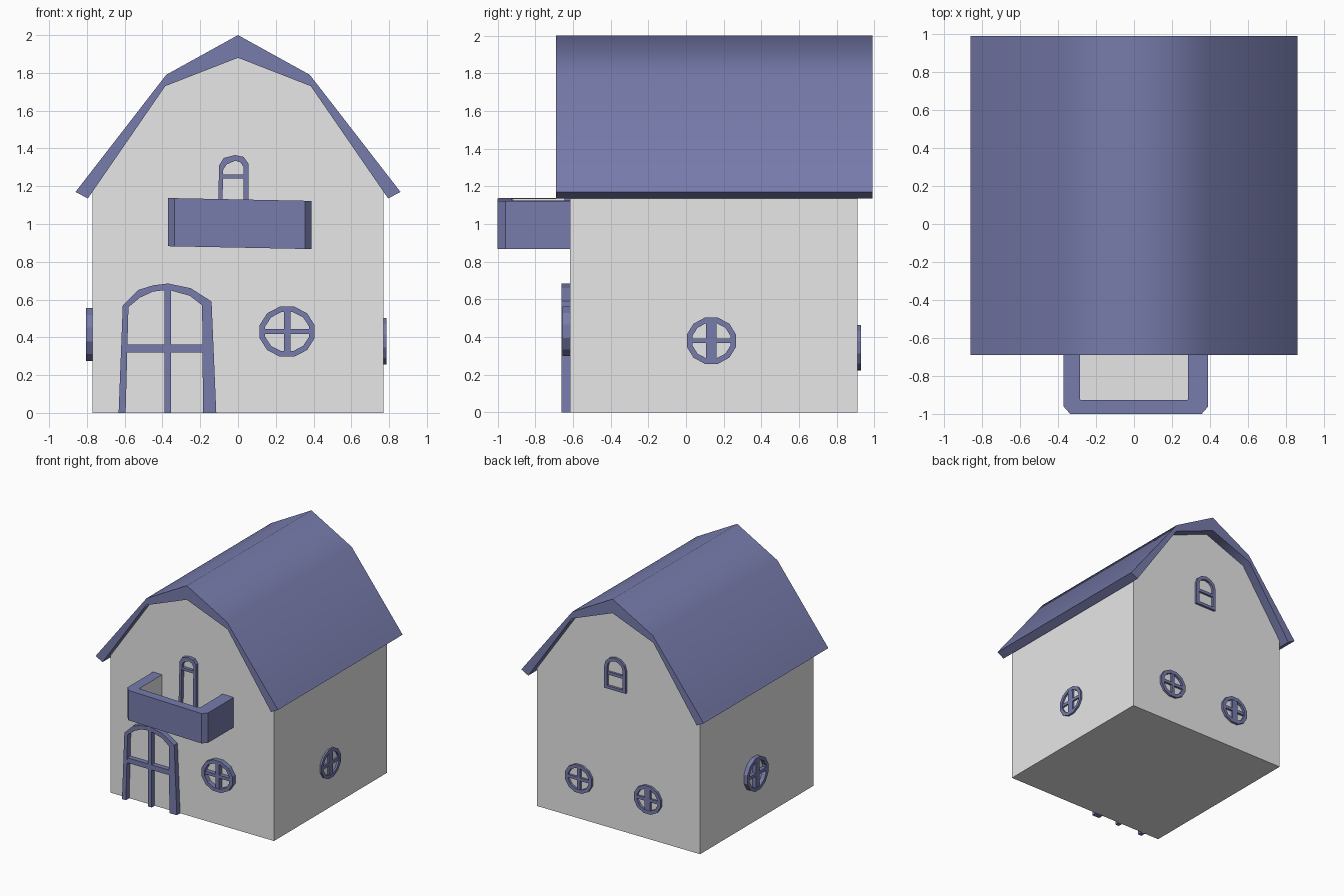
import bpy, bmesh, math

old = bpy.data.objects.get("Cube")
if old:
    bpy.data.objects.remove(old, do_unlink=True)


def make_material(name, rgb):
    m = bpy.data.materials.new(name)
    m.use_nodes = True
    m.diffuse_color = (*rgb, 1)
    m.node_tree.nodes["Principled BSDF"].inputs["Base Color"].default_value = (*rgb, 1)
    return m


BLUE = make_material("slate blue", (0.185, 0.2, 0.41))
WHITE = make_material("wall white", (0.8, 0.8, 0.8))

HALF_W, FRONT, BACK = 0.77, -0.615, 0.91

# Maps (along wall, height, outward distance) to the model for each wall
WALLS = {
    "front": lambda u, v, d: (u, FRONT - d, v),
    "back": lambda u, v, d: (u, BACK + d, v),
    "right": lambda u, v, d: (HALF_W + d, u, v),
    "left": lambda u, v, d: (-HALF_W - d, u, v),
}


def finish(bm, name, *mats):
    bmesh.ops.recalc_face_normals(bm, faces=bm.faces)
    mesh = bpy.data.meshes.new(name)
    bm.to_mesh(mesh)
    bm.free()
    for m in mats:
        mesh.materials.append(m)
    obj = bpy.data.objects.new(name, mesh)
    bpy.context.collection.objects.link(obj)
    return obj


def prism(bm, points, place, a, b):
    """Solid with the given outline between depths a and b."""
    lo = [bm.verts.new(place(u, v, a)) for u, v in points]
    hi = [bm.verts.new(place(u, v, b)) for u, v in points]
    bm.faces.new(lo)
    bm.faces.new(hi)
    for i in range(len(points)):
        j = (i + 1) % len(points)
        bm.faces.new((lo[i], lo[j], hi[j], hi[i]))


def ribbon(bm, outer, inner, place, a, b, closed):
    """Solid band between two outlines, closed or open ended."""
    rows = [[bm.verts.new(p) for p in (place(*o, a), place(*o, b), place(*i, b), place(*i, a))]
            for o, i in zip(outer, inner)]
    n = len(rows)
    for k in range(n if closed else n - 1):
        r, s = rows[k], rows[(k + 1) % n]
        for c in range(4):
            e = (c + 1) % 4
            bm.faces.new((r[c], r[e], s[e], s[c]))
    if not closed:
        bm.faces.new(rows[0])
        bm.faces.new(rows[-1])


def framed(name, wall, outer, inner, bars, depth, closed=True):
    """Window or door frame with glazing bars given as (u0, u1, v0, v1)."""
    bm = bmesh.new()
    place = WALLS[wall]
    ribbon(bm, outer, inner, place, -0.01, depth, closed)
    for u0, u1, v0, v1 in bars:
        prism(bm, [(u0, v0), (u1, v0), (u1, v1), (u0, v1)], place, -0.01, depth * 0.9)
    return finish(bm, name, BLUE)


def oval(cu, cv, ru, rv, n=12):
    return [(cu + ru * math.cos(math.tau * (k + 0.5) / n),
             cv + rv * math.sin(math.tau * (k + 0.5) / n)) for k in range(n)]


def arch(cu, half, bottom, spring, top, n=6):
    curve = [(cu - half * math.cos(math.pi * k / n),
              spring + (top - spring) * math.sin(math.pi * k / n)) for k in range(n + 1)]
    return [(cu - half, bottom)] + curve + [(cu + half, bottom)]


def round_window(name, wall, cu, cv, ru, rv, depth, upright, w=0.03):
    a, b = ru - w / 2, rv - w / 2
    bars = [(cu - upright / 2, cu + upright / 2, cv - b, cv + b),
            (cu - a, cu + a, cv - 0.013, cv + 0.013)]
    framed(name, wall, oval(cu, cv, ru, rv), oval(cu, cv, ru - w, rv - w), bars, depth)


def mirrored(half):
    """Right half of a profile, ending on the axis, mirrored to the left."""
    return half + [(-x, z) for x, z in reversed(half[:-1])]


# House body with gambrel gables
along_y = lambda u, v, d: (u, d, v)
bm = bmesh.new()
prism(bm, mirrored([(HALF_W, 0), (HALF_W, 1.185), (0.385, 1.745), (0, 1.895)]),
      along_y, FRONT, BACK)
finish(bm, "house_walls", WHITE)

# Roof shell
bm = bmesh.new()
ribbon(bm, mirrored([(0.86, 1.17), (0.38, 1.79), (0, 2.0)]),
       mirrored([(0.795, 1.135), (0.385, 1.73), (0, 1.88)]), along_y, -0.69, 0.99, False)
roof = finish(bm, "roof", BLUE)
bpy.ops.object.select_all(action="DESELECT")
roof.select_set(True)
bpy.context.view_layer.objects.active = roof
bpy.ops.object.shade_smooth_by_angle(angle=math.radians(62))

# Balcony parapet, pale on the inside, slightly tilted
level = lambda u, v, d: (u, v, d - 0.02 * u)
bm = bmesh.new()
ribbon(bm, [(-0.37, -0.61), (-0.37, -0.96), (-0.335, -1), (0.355, -1), (0.39, -0.96), (0.39, -0.61)],
       [(-0.285, -0.61), (-0.285, -0.92), (-0.28, -0.925), (0.28, -0.925), (0.285, -0.92), (0.285, -0.61)],
       level, 0.875, 1.13, False)
bm.normal_update()
for f in bm.faces:
    c = f.calc_center_median()
    inside = abs(c.x) < 0.3 and c.y > -0.93 and abs(f.normal.z) < 0.5
    f.material_index = 1 if inside else 0
finish(bm, "balcony_parapet", BLUE, WHITE)

# Balcony floor, pale on top
bm = bmesh.new()
prism(bm, [(-0.3, -0.61), (-0.3, -0.94), (0.3, -0.94), (0.3, -0.61)], level, 0.877, 0.91)
for f in bm.faces:
    f.material_index = 1 if f.calc_center_median().z > 0.9 else 0
finish(bm, "balcony_floor", BLUE, WHITE)

# Balcony door
framed("balcony_door", "front",
       [(-0.11, 0.9), (-0.1, 1.31), (-0.075, 1.35), (-0.015, 1.365), (0.03, 1.355), (0.055, 1.32), (0.055, 0.9)],
       [(-0.088, 0.9), (-0.078, 1.29), (-0.06, 1.315), (-0.015, 1.335), (0.015, 1.325), (0.03, 1.3), (0.028, 0.9)],
       [(-0.09, 0.04, 1.24, 1.262)], 0.03, closed=False)

# Front door, its right post broader than the left
framed("front_door", "front",
       [(-0.632, 0), (-0.61, 0.57), (-0.53, 0.65), (-0.45, 0.675), (-0.37, 0.685), (-0.25, 0.66), (-0.14, 0.59), (-0.115, 0)],
       [(-0.595, 0), (-0.58, 0.56), (-0.52, 0.61), (-0.45, 0.642), (-0.37, 0.652), (-0.255, 0.62), (-0.19, 0.57), (-0.185, 0)],
       [(-0.39, -0.355, 0, 0.67), (-0.61, -0.17, 0.32, 0.363)], 0.045, closed=False)

# Round windows on all sides
round_window("front_window", "front", 0.26, 0.43, 0.15, 0.137, 0.04, 0.035)
round_window("right_window", "right", 0.135, 0.38, 0.135, 0.127, 0.015, 0.055)
round_window("left_window", "left", 0.18, 0.415, 0.145, 0.145, 0.035, 0.05)
round_window("back_window_left", "back", 0.365, 0.345, 0.13, 0.122, 0.02, 0.03)
round_window("back_window_right", "back", -0.285, 0.34, 0.13, 0.122, 0.02, 0.05)

# Arched attic window at the back
framed("attic_window", "back", arch(0.02, 0.1, 1.19, 1.38, 1.47),
       arch(0.02, 0.073, 1.215, 1.375, 1.44), [(-0.065, 0.105, 1.31, 1.335)], 0.02)
